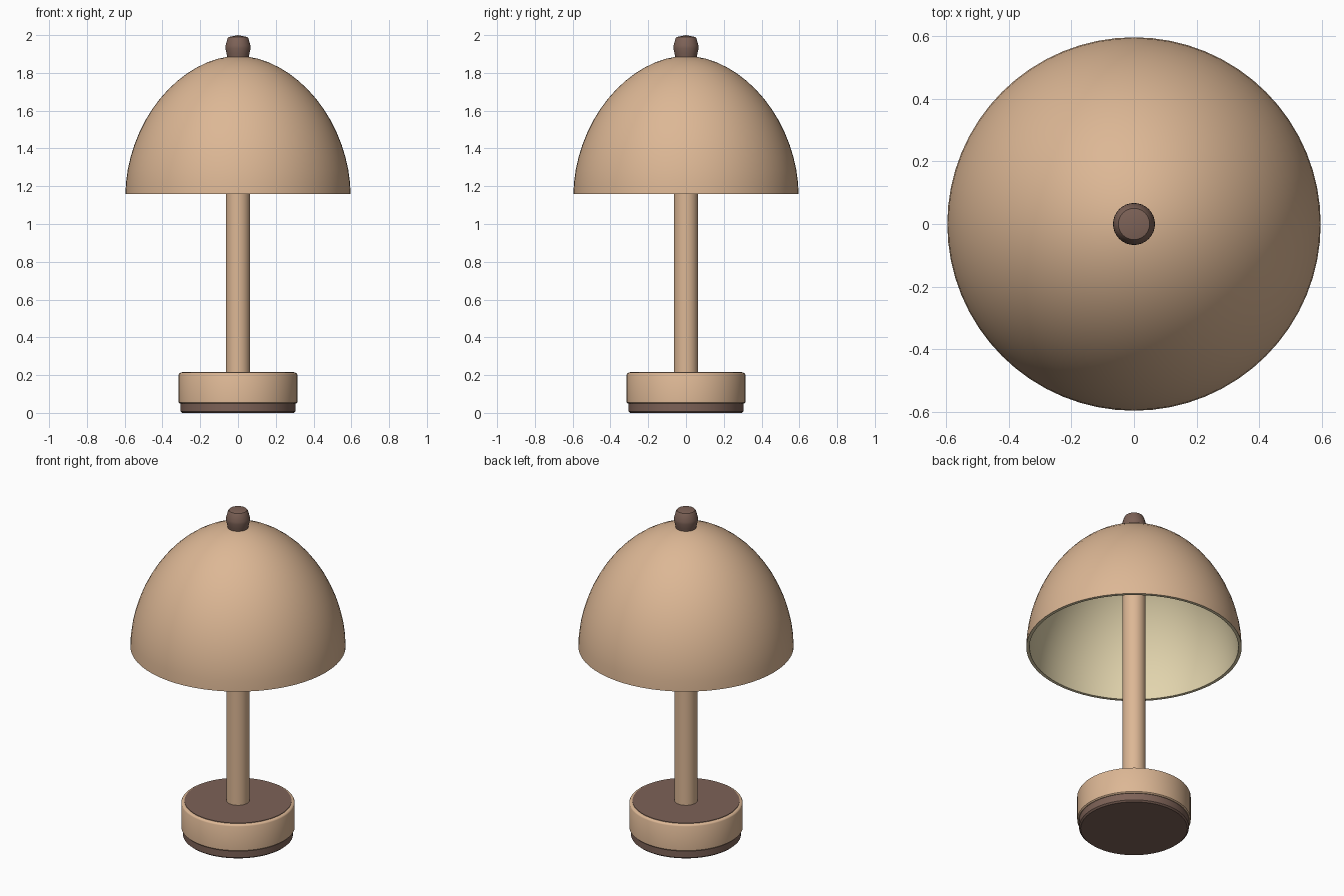
import bpy, bmesh, math

if "Cube" in bpy.data.objects:
    bpy.data.objects.remove(bpy.data.objects["Cube"])


def material(name, rgb):
    m = bpy.data.materials.new(name)
    m.diffuse_color = (*rgb, 1.0)
    m.use_nodes = True
    m.node_tree.nodes["Principled BSDF"].inputs["Base Color"].default_value = m.diffuse_color
    return m


TAN = material("warm tan", (0.72, 0.475, 0.30))
BROWN = material("dark brown", (0.205, 0.122, 0.095))
CREAM = material("cream lining", (0.76, 0.66, 0.42))


def lathe(name, profile, mats, segments=64, rule=None):
    """Spin (radius, z) points about the z axis; rule picks each face's material slot."""
    bm = bmesh.new()
    verts = [bm.verts.new((r, 0, z)) for r, z in profile]
    edges = [bm.edges.new(pair) for pair in zip(verts, verts[1:])]
    bmesh.ops.spin(bm, geom=verts + edges, cent=(0, 0, 0), axis=(0, 0, 1),
                   angle=2 * math.pi, steps=segments)
    bmesh.ops.remove_doubles(bm, verts=bm.verts, dist=0.0001)
    bmesh.ops.recalc_face_normals(bm, faces=bm.faces)
    if rule:
        for f in bm.faces:
            f.material_index = rule(f)
    mesh = bpy.data.meshes.new(name)
    bm.to_mesh(mesh)
    bm.free()
    for m in mats:
        mesh.materials.append(m)
    ob = bpy.data.objects.new(name, mesh)
    bpy.context.collection.objects.link(ob)
    bpy.ops.object.select_all(action='DESELECT')
    bpy.context.view_layer.objects.active = ob
    ob.select_set(True)
    bpy.ops.object.shade_smooth_by_angle(angle=math.radians(35))
    return ob


def dome(radius, height, z0, steps=16, power=1.88):
    """Slightly pointed dome profile from rim to crown."""
    pts = []
    for i in range(steps + 1):
        t = math.pi / 2 * i / steps
        r = radius * max(0.0, math.cos(t)) ** (2 / power)
        pts.append((0.0 if i == steps else r, z0 + height * math.sin(t) ** (2 / power)))
    return pts


# Base: dark foot, tan drum with rounded rim, dark top plate
lathe("base_foot", [(0, 0), (0.295, 0), (0.304, 0.008), (0.304, 0.05), (0, 0.05)], [BROWN])
lathe("base_drum", [(0, 0.05), (0.308, 0.05), (0.314, 0.056), (0.314, 0.203),
                    (0.311, 0.209), (0.304, 0.213), (0, 0.213)], [TAN])
lathe("base_top_plate", [(0, 0.211), (0.296, 0.211), (0.296, 0.216), (0, 0.216)], [BROWN])

# Stem running up into the crown of the shade
lathe("stem", [(0, 0.2), (0.064, 0.2), (0.064, 1.86), (0, 1.86)], [TAN], 32)

# Shade: tan outer shell, cream lining and rim
outer = dome(0.596, 0.732, 1.158)
inner = dome(0.578, 0.712, 1.158)


def shade_slot(face):
    c = face.calc_center_median()
    n = face.normal
    return 0 if n.z > 0.0 and n.x * c.x + n.y * c.y >= 0 else 1


lathe("lamp_shade", outer[::-1] + inner, [TAN, CREAM], 64, shade_slot)

# Finial knob
lathe("finial", [(0, 1.875), (0.055, 1.875), (0.060, 1.9), (0.067, 1.93), (0.066, 1.945),
                 (0.055, 1.983), (0.05, 1.99), (0, 2.0)], [BROWN], 32)
